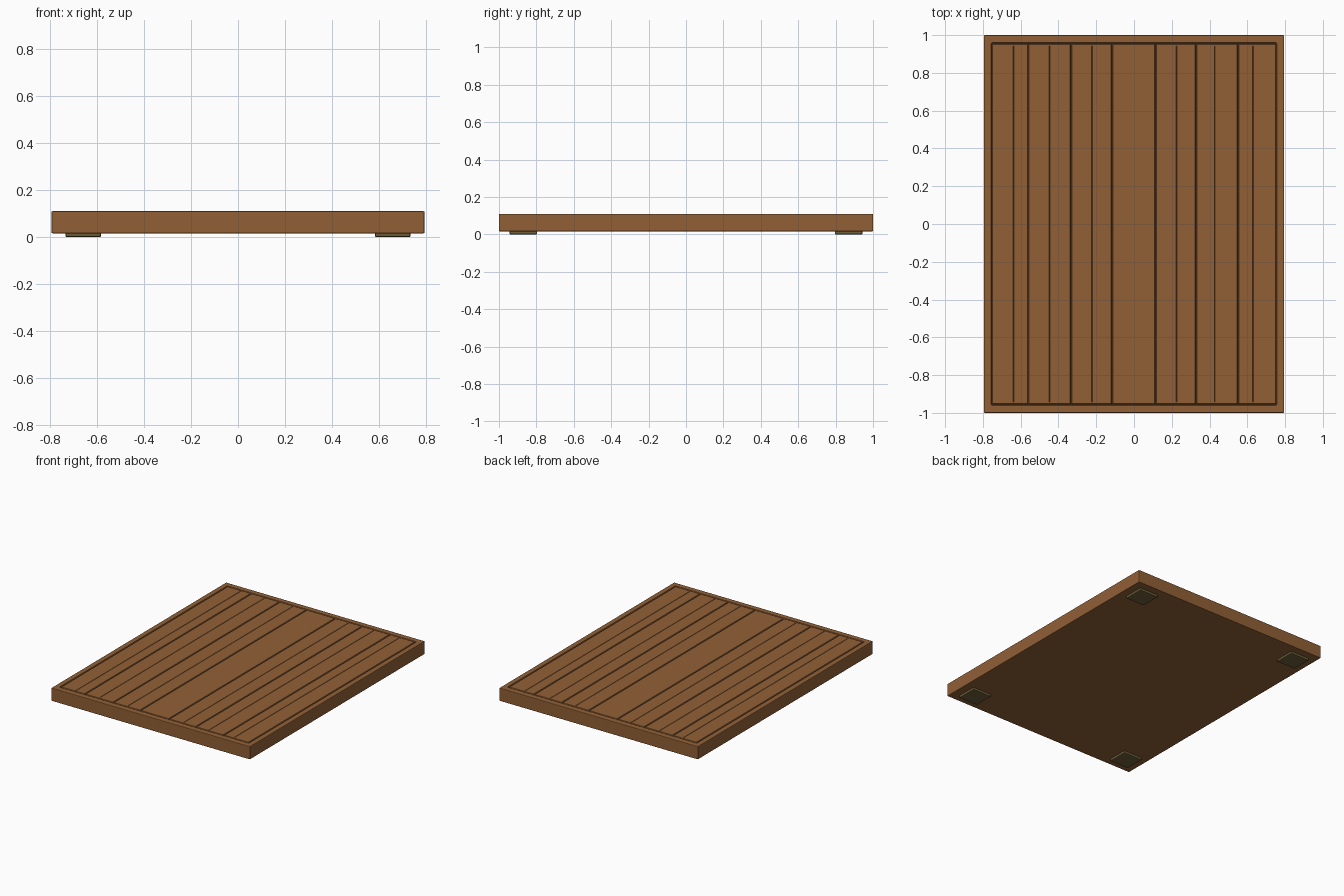
import bpy, bmesh

if "Cube" in bpy.data.objects:
    bpy.data.objects.remove(bpy.data.objects["Cube"])

def material(name, rgb):
    m = bpy.data.materials.new(name)
    m.diffuse_color = (*[((c / 255 + 0.055) / 1.055) ** 2.4 for c in rgb], 1)
    m.use_nodes = True
    m.node_tree.nodes["Principled BSDF"].inputs["Base Color"].default_value = m.diffuse_color
    return m

wood = material("brown wood", (145, 96, 54))
rubber = material("olive foot", (110, 96, 58))

def add_box(bm, x0, x1, y0, y1, z0, z1):
    vs = bmesh.ops.create_cube(bm, size=1)["verts"]
    for v in vs:
        v.co = (x1 if v.co.x > 0 else x0, y1 if v.co.y > 0 else y0, z1 if v.co.z > 0 else z0)

def make(name, boxes, mat, bevel=0):
    bm = bmesh.new()
    for b in boxes:
        add_box(bm, *b)
    me = bpy.data.meshes.new(name)
    bm.to_mesh(me)
    bm.free()
    ob = bpy.data.objects.new(name, me)
    bpy.context.collection.objects.link(ob)
    me.materials.append(mat)
    if bevel:
        mod = ob.modifiers.new("bevel", "BEVEL")
        mod.width = bevel
        mod.segments = 2
    return ob

# board with bevelled outer edges
board = make("board", [(-0.795, 0.795, -1, 1, 0.016, 0.11)], wood, 0.004)

# cutter for the border groove, plank seams and fine grain lines
X, Y, w = 0.753, 0.955, 0.005
seams = [-X, -0.56, -0.333, -0.117, 0.113, 0.328, 0.551, X]
fine = [-0.638, -0.448, -0.222, 0.225, 0.428, 0.63]

def prism(bm, a, b, half, depth, along_y):
    # V-shaped groove cutter at offset a, running from -b to b
    ends = []
    for t in (-b, b):
        pts = [(a - half, 0.11), (a, 0.11 - depth), (a + half, 0.11), (a + half, 0.12), (a - half, 0.12)]
        ends.append([bm.verts.new((p, t, z) if along_y else (t, p, z)) for p, z in pts])
    bm.faces.new(ends[0])
    bm.faces.new(ends[1][::-1])
    for i in range(5):
        j = (i + 1) % 5
        bm.faces.new((ends[0][j], ends[0][i], ends[1][i], ends[1][j]))

def cut(name, lines):
    for i, line in enumerate(lines):
        bm = bmesh.new()
        prism(bm, *line)
        bmesh.ops.recalc_face_normals(bm, faces=bm.faces)
        me = bpy.data.meshes.new(f"{name}_{i}")
        bm.to_mesh(me)
        bm.free()
        ob = bpy.data.objects.new(f"{name}_{i}", me)
        bpy.context.collection.objects.link(ob)
        ob.hide_render = True
        me.materials.append(wood)
        mod = board.modifiers.new(f"{name}_{i}", "BOOLEAN")
        mod.operation = "DIFFERENCE"
        mod.object = ob
        mod.solver = "EXACT"

cut("seam_cutter", [(x, Y, w, 0.012, True) for x in seams])
cut("border_cutter", [(y, X, w, 0.012, False) for y in (-Y, Y)])
cut("grain_cutter", [(x, Y - 0.012, 0.002, 0.004, True) for x in fine])

# feet with softened edges
make("feet", [(sx * 0.66 - 0.076, sx * 0.66 + 0.076, sy * 0.87 - 0.074, sy * 0.87 + 0.074, 0, 0.022)
              for sx in (-1, 1) for sy in (-1, 1)], rubber, 0.006)
